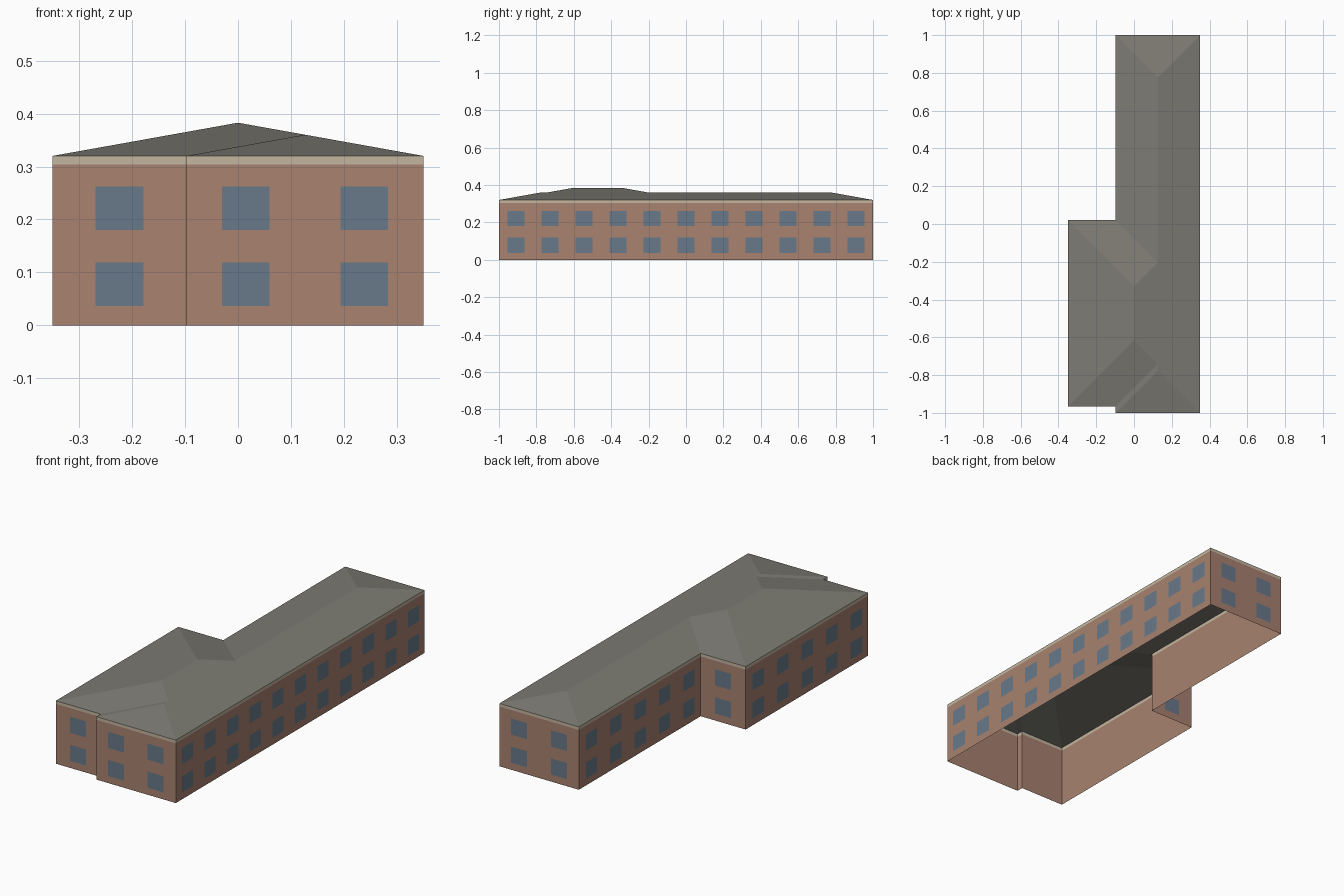
import bpy, bmesh
from mathutils import Vector

cube = bpy.data.objects.get("Cube")
if cube:
    bpy.data.objects.remove(cube)


def material(name, rgb):
    m = bpy.data.materials.new(name)
    m.use_nodes = True
    lin = [((c / 255 + 0.055) / 1.055) ** 2.4 for c in rgb] + [1]
    m.diffuse_color = lin
    m.node_tree.nodes["Principled BSDF"].inputs["Base Color"].default_value = lin
    return m


BRICK = material("brick", (168, 130, 112))
TRIM = material("pale trim", (196, 181, 160))
GLASS = material("window blue", (104, 121, 138))
SLATE = material("roof grey", (125, 123, 115))


def build(name, points, faces, mat):
    mesh = bpy.data.meshes.new(name)
    mesh.from_pydata(points, [], faces)
    mesh.materials.append(mat)
    obj = bpy.data.objects.new(name, mesh)
    bpy.context.collection.objects.link(obj)
    return obj


# Main dimensions: a long wing with a wider block hipped across its front half
SIDE, WING, END = 0.35, -0.097, 1.0
BACK, FRONT = 0.02, -0.965
WALL, EAVE, SLOPE = 0.304, 0.32, 0.179
MID = (SIDE + WING) / 2
HALF = (SIDE - WING) / 2

# Footprint, counter-clockwise from the front inner corner
plan = [(WING, -END), (SIDE, -END), (SIDE, END), (WING, END),
        (WING, BACK), (-SIDE, BACK), (-SIDE, FRONT), (WING, FRONT)]
N = len(plan)


def wall_band(name, low, high, mat):
    pts = [(x, y, z) for z in (low, high) for x, y in plan]
    faces = [(i, (i + 1) % N, (i + 1) % N + N, i + N) for i in range(N)]
    return build(name, pts, faces, mat)


wall_band("walls", 0, WALL, BRICK)
wall_band("eave_trim", WALL, EAVE, TRIM)

# Hipped roof: eave corners, then ridge and valley points
A, B, C, D, E, F, G, H = range(N)
low, high = EAVE + SLOPE * HALF, EAVE + SLOPE * SIDE
ridge = [(MID, -END + HALF, low), (MID, FRONT + HALF, low),
         (0, FRONT + SIDE, high), (0, BACK - SIDE, high),
         (MID, BACK - HALF, low), (MID, END - HALF, low)]
T, U, P, Q, S, R = range(N, N + len(ridge))
build("roof", [(x, y, EAVE) for x, y in plan] + ridge,
      [(A, B, T), (A, T, U, H), (G, H, U, P), (F, G, P, Q), (E, F, Q, S),
       (D, E, S, R), (C, D, R), (B, C, R, S, Q, P, U, T)], SLATE)

# Two storeys of windows, evenly spaced along every wall long enough for one
points, faces = [], []
for i in range(N):
    a, b = Vector((*plan[i], 0)), Vector((*plan[(i + 1) % N], 0))
    run = (b - a).normalized()
    out = run.cross(Vector((0, 0, 1))) * 0.002
    count = int((b - a).length / 0.18)
    for k in range(count):
        centre = a.lerp(b, (k + 0.5) / count) + out
        for z in (0.078, 0.221):
            n = len(points)
            for u, v in ((-1, -1), (1, -1), (1, 1), (-1, 1)):
                points.append(centre + run * u * 0.045 + Vector((0, 0, z + v * 0.041)))
            faces.append((n, n + 1, n + 2, n + 3))
build("windows", points, faces, GLASS)
